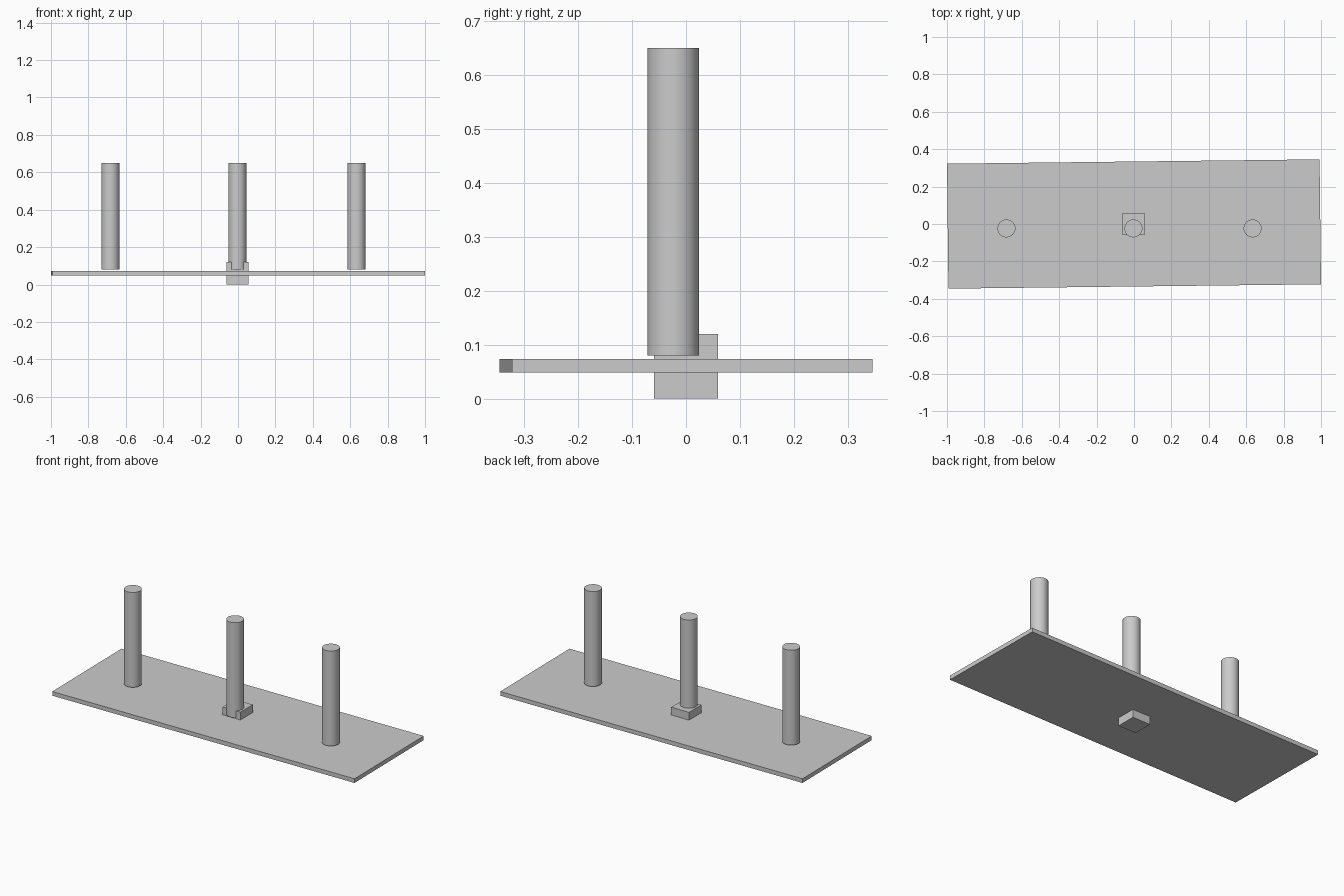
import bpy
import math

cube = bpy.data.objects.get("Cube")
if cube:
    bpy.data.objects.remove(cube, do_unlink=True)

# Single plain grey
grey = bpy.data.materials.new("plain grey")
grey.use_nodes = True
colour = (0.6, 0.6, 0.6, 1)
grey.diffuse_color = colour
grey.node_tree.nodes["Principled BSDF"].inputs["Base Color"].default_value = colour


def box(name, size, location, turn=0):
    bpy.ops.mesh.primitive_cube_add(size=1, location=location)
    obj = bpy.context.object
    obj.name = name
    obj.scale = size
    bpy.ops.object.transform_apply(location=False, rotation=False, scale=True)
    obj.rotation_euler.z = turn
    obj.data.materials.append(grey)


def post(name, x, bottom=0.08, top=0.65):
    bpy.ops.mesh.primitive_cylinder_add(
        vertices=32, radius=0.048, depth=top - bottom,
        location=(x, -0.0235, (bottom + top) / 2))
    obj = bpy.context.object
    obj.name = name
    obj.data.materials.append(grey)
    bpy.ops.object.shade_smooth_by_angle(angle=math.radians(30))


# Slightly turned base board
box("base_board", (1.992, 0.668, 0.025), (0, 0, 0.0605), 0.0116)

# Small block through the middle of the board
box("centre_block", (0.118, 0.118, 0.12), (-0.002, 0, 0.06))

# Three upright posts, hovering just above the board
for name, x in (("right_post", -0.682), ("centre_post", -0.003), ("left_post", 0.634)):
    post(name, x)
